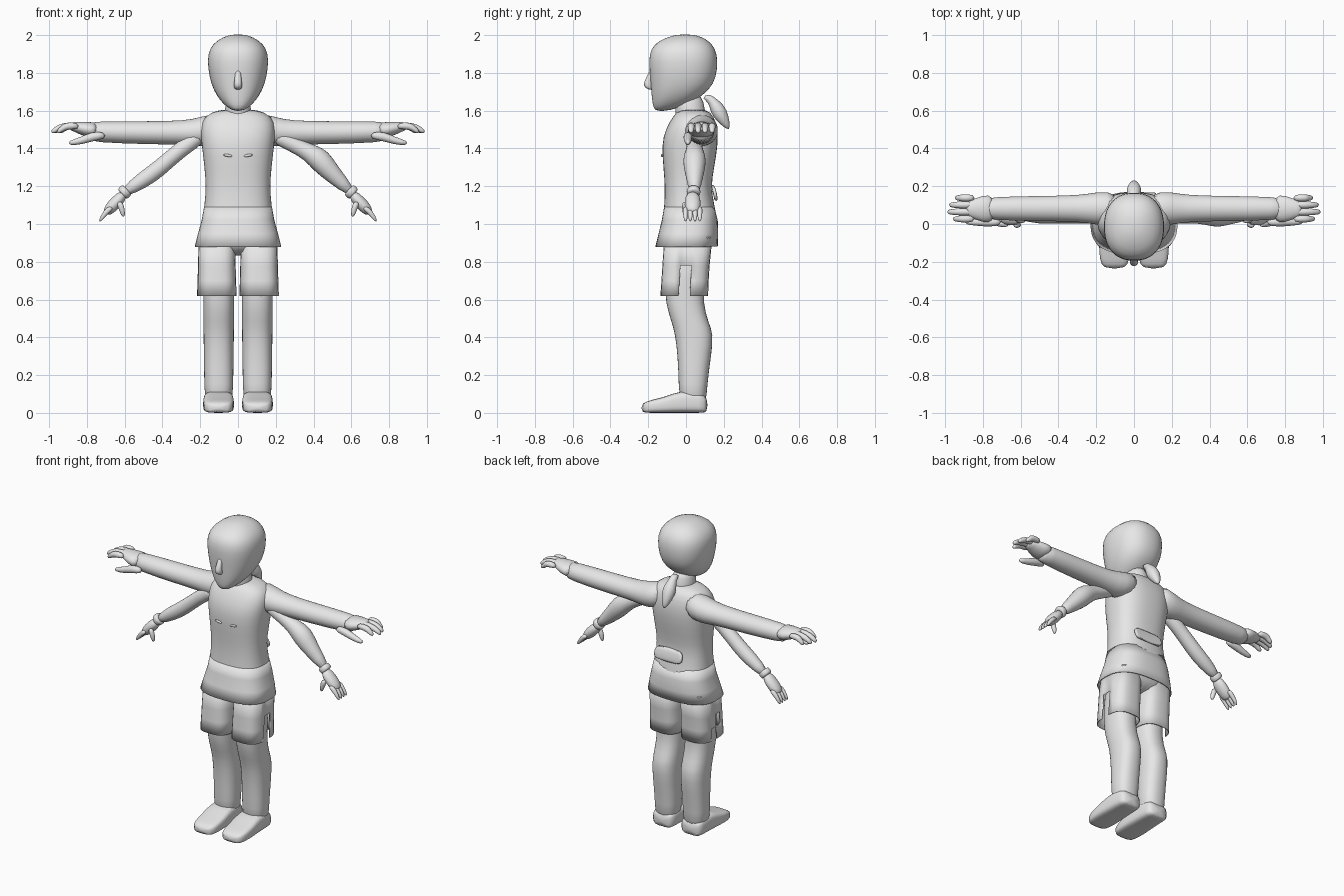
import bpy
import bmesh
from math import cos, sin, pi, copysign
from mathutils import Vector

default_cube = bpy.data.objects.get("Cube")
if default_cube:
    bpy.data.objects.remove(default_cube)

clay = bpy.data.materials.new("plain_grey")
clay.use_nodes = True
grey = (0.8, 0.8, 0.8, 1)
clay.diffuse_color = grey
clay.node_tree.nodes["Principled BSDF"].inputs["Base Color"].default_value = grey

X, Y, Z = Vector((1, 0, 0)), Vector((0, 1, 0)), Vector((0, 0, 1))


def loft(name, rings, u, v, sides=16, power=2, open_ends=False, remove=None):
    """Skin superellipse rings of (centre, radius along u, radius along v)."""
    bm = bmesh.new()
    loops = []
    for centre, ru, rv in rings:
        loop = []
        for i in range(sides):
            angle = 2 * pi * (i + 0.5) / sides
            c, s = cos(angle), sin(angle)
            across = copysign(abs(c) ** (2 / power), c) * ru
            along = copysign(abs(s) ** (2 / power), s) * rv
            loop.append(bm.verts.new(centre + u * across + v * along))
        loops.append(loop)
    for low, high in zip(loops, loops[1:]):
        for i in range(sides):
            j = (i + 1) % sides
            bm.faces.new((low[i], low[j], high[j], high[i]))
    if not open_ends:
        bm.faces.new(loops[0])
        bm.faces.new(loops[-1])
    bmesh.ops.recalc_face_normals(bm, faces=bm.faces)
    if remove:
        gaps = [f for f in bm.faces if remove(f.calc_center_median())]
        bmesh.ops.delete(bm, geom=gaps, context="FACES")
    for face in bm.faces:
        face.smooth = True
    mesh = bpy.data.meshes.new(name)
    bm.to_mesh(mesh)
    bm.free()
    mesh.materials.append(clay)
    obj = bpy.data.objects.new(name, mesh)
    bpy.context.collection.objects.link(obj)
    if open_ends:
        obj.modifiers.new("cloth", "SOLIDIFY").thickness = 0.006
    else:
        obj.modifiers.new("soften", "SUBSURF").levels = 1
    return obj


def column(name, rows, x=0, **options):
    """Upright part from rows of (height, front, back, half width)."""
    rings = [(Vector((x, (front + back) / 2, z)), width, (back - front) / 2)
             for z, front, back, width in rows]
    return loft(name, rings, X, Y, **options)


def limb(name, side, points, y, depth=1, sides=12):
    """Limb in the x-z plane from points of (x, z, radius)."""
    rings = [(Vector((side * x, y, z)), r * depth, r) for x, z, r in points]
    direction = (rings[-1][0] - rings[0][0]).normalized()
    return loft(name, rings, Y, direction.cross(Y), sides=sides)


# Head, nose and neck
column("head", [
    (1.597, -.165, -.1, .025), (1.63, -.177, .01, .075),
    (1.68, -.183, .09, .115), (1.74, -.188, .15, .143),
    (1.82, -.195, .168, .16), (1.9, -.198, .168, .163),
    (1.955, -.17, .14, .135), (1.99, -.1, .09, .08),
    (2.004, -.04, .03, .03)], sides=24, power=2.3)
loft("nose", [(Vector((0, y, z)), w, d) for y, z, w, d in (
    (-.18, 1.82, .014, .01), (-.195, 1.77, .018, .018),
    (-.205, 1.73, .024, .027), (-.185, 1.71, .018, .012))], X, Y)
column("neck", [(1.52, -.06, .12, .085), (1.6, -.055, .1, .068),
                (1.7, -.07, .09, .065)])

# Ponytail
loft("ponytail", [(Vector((0, y, z)), r, r) for y, z, r in (
    (.1, 1.68, .025), (.14, 1.655, .022), (.165, 1.61, .044),
    (.195, 1.56, .038), (.228, 1.5, .008))],
    X, Vector((0, .85, .5)), sides=12)

# Torso with shoulders and hips
column("torso", [
    (.83, -.08, .11, .14), (.92, -.125, .16, .18),
    (1.02, -.123, .168, .19), (1.1, -.115, .15, .178),
    (1.2, -.112, .132, .17), (1.3, -.12, .15, .178),
    (1.42, -.13, .17, .193), (1.5, -.11, .168, .2),
    (1.57, -.07, .15, .185), (1.61, -.035, .11, .1)],
    sides=28, power=2.5)

# Shirt hem, slit at the centre front
column("shirt_hem", [
    (1.09, -.116, .15, .18), (1.02, -.128, .168, .193),
    (.95, -.145, .17, .212), (.88, -.162, .168, .23)],
    sides=42, power=2.6, open_ends=True,
    remove=lambda c: abs(c.x) < .012 and c.y < 0 and c.z < 1.05)

# Back pocket flap
loft("back_flap", [(Vector((.02, y, z)), .1, .01) for y, z in (
    (.16, 1.12), (.155, 1.16), (.14, 1.21))], X, Y, power=8)

for side, label in ((1, "left"), (-1, "right")):
    # Leg and foot
    column(label + "_leg", [
        (.9, -.1, .12, .085), (.7, -.115, .1, .085),
        (.58, -.11, .092, .083), (.48, -.078, .12, .082),
        (.42, -.06, .148, .082), (.3, -.045, .135, .08),
        (.15, -.04, .112, .078), (.03, -.035, .112, .075)],
        x=side * .102, power=2.4)
    loft(label + "_foot", [
        (Vector((side * .103, y, top / 2)), w, top / 2)
        for y, top, w in ((.115, .08, .065), (.08, .11, .076),
                          (-.03, .12, .08), (-.1, .088, .084),
                          (-.19, .068, .08), (-.238, .05, .06))],
        X, Z, power=4)

    # Shorts leg with a slit on the outer side
    column(label + "_shorts", [
        (.93, -.115, .14, .095), (.78, -.125, .125, .1),
        (.7, -.13, .12, .102), (.62, -.136, .117, .105)],
        x=side * .112, sides=27, power=3, open_ends=True,
        remove=lambda c: abs(c.x) > .2 and -.03 < c.y < .02 and c.z < .78)

    # Outstretched arm and palm
    limb(label + "_arm", side, [
        (.08, 1.515, .085), (.2, 1.485, .082), (.28, 1.483, .064),
        (.5, 1.483, .062), (.76, 1.488, .057), (.79, 1.49, .045)],
        y=.082, depth=1.1, sides=16)
    limb(label + "_palm", side, [
        (.74, 1.495, .045), (.8, 1.5, .043), (.87, 1.517, .026),
        (.89, 1.517, .02)], y=.08, depth=1.75)

    # Four fingers and a thumb
    for i, reach in enumerate((.95, .98, .99, .96)):
        limb(f"{label}_finger_{i + 1}", side, [
            (.84, 1.52, .021), (.91, 1.52, .021),
            (reach - .03, 1.505, .018), (reach, 1.485, .012)],
            y=.138 - i * .037, sides=8)
    limb(label + "_thumb", side, [
        (.7, 1.47, .02), (.77, 1.465, .028), (.83, 1.44, .021),
        (.9, 1.427, .014)], y=.01, sides=8)

    # Lowered second arm; the left one has a puffed elbow
    if side > 0:
        path = [(.18, 1.48, .05), (.3, 1.415, .04), (.38, 1.38, .05),
                (.44, 1.335, .068), (.5, 1.265, .05), (.61, 1.16, .028)]
    else:
        path = [(.18, 1.48, .05), (.3, 1.4, .042), (.42, 1.29, .046),
                (.5, 1.235, .046), (.61, 1.16, .028)]
    limb(label + "_lowered_arm", side, path, y=.045)
    limb(label + "_wristband", side, [
        (.585, 1.183, .034), (.592, 1.177, .038), (.608, 1.163, .038),
        (.615, 1.156, .034)], y=.04)
    limb(label + "_lowered_palm", side, [
        (.6, 1.165, .025), (.64, 1.12, .036), (.68, 1.08, .032),
        (.7, 1.055, .02)], y=.035, depth=1.3)
    for i in range(4):
        limb(f"{label}_lowered_finger_{i + 1}", side, [
            (.665, 1.09, .016), (.7, 1.065, .016), (.735, 1.01, .009)],
            y=.073 - i * .025, sides=8)
    limb(label + "_lowered_thumb", side, [
        (.63, 1.12, .018), (.615, 1.08, .018), (.605, 1.035, .009)],
        y=-.005, sides=8)

    # Chest fold
    limb(label + "_chest_fold", side, [
        (.03, 1.358, .006), (.05, 1.363, .009), (.08, 1.366, .006)],
        y=-.125, sides=8)
